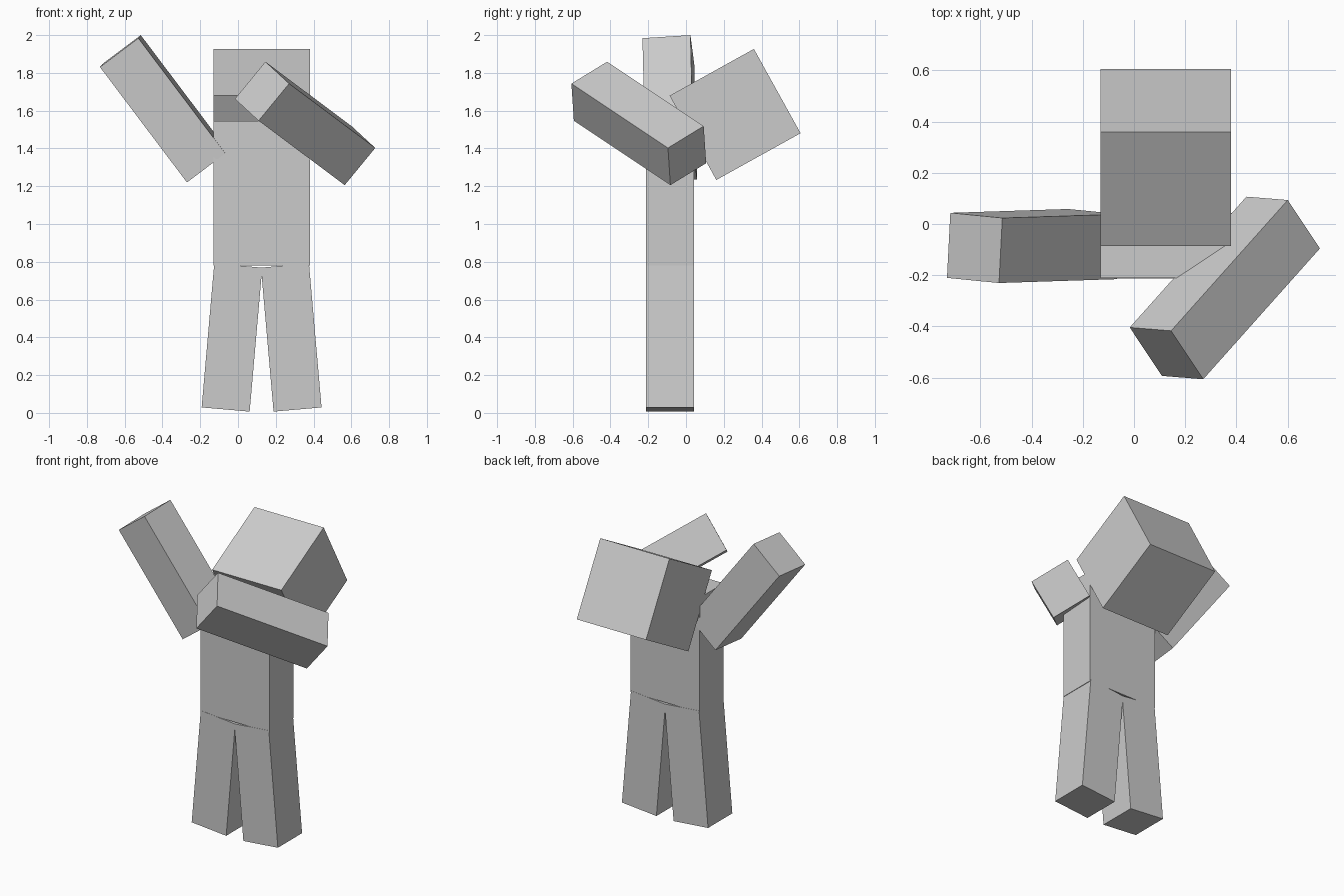
import bpy
from math import radians
from mathutils import Matrix, Vector

if "Cube" in bpy.data.objects:
    bpy.data.objects.remove(bpy.data.objects["Cube"], do_unlink=True)

UNIT = 0.255          # limb thickness; every part is a multiple of it
MID_X, MID_Y = 0.125, -0.085

grey = bpy.data.materials.new("light grey")
grey.use_nodes = True
colour = (0.6, 0.6, 0.6, 1)
grey.diffuse_color = colour
grey.node_tree.nodes["Principled BSDF"].inputs["Base Color"].default_value = colour


def block(name, centre, size, turn=Matrix.Identity(3)):
    """A flat-sided box, sized in units, placed and turned."""
    bpy.ops.mesh.primitive_cube_add(size=1)
    ob = bpy.context.object
    ob.name = name
    ob.data.materials.append(grey)
    scale = Matrix.Diagonal((*(s * UNIT for s in size), 1))
    ob.matrix_world = Matrix.Translation(centre) @ turn.to_4x4() @ scale
    return ob


def aim(across, along):
    """Rotation whose z runs along the limb and x roughly across it."""
    z = Vector(along).normalized()
    y = z.cross(Vector(across)).normalized()
    return Matrix((y.cross(z), y, z)).transposed()


LIMB = (1, 1, 3)

# Torso and tilted-back head
block("torso", (MID_X, MID_Y, 1.1625), (2, 0.99, 3))
block("head", (MID_X, 0.26, 1.58), (2, 2, 2), Matrix.Rotation(radians(29), 3, "X"))

# Legs, splayed outwards
for name, side in (("right_leg", -1), ("left_leg", 1)):
    block(name, (MID_X + side * 0.157, MID_Y, 0.399), LIMB,
          Matrix.Rotation(radians(-5 * side), 3, "Y"))

# Right arm raised outwards, left arm folded across the face
block("right_arm", (-0.3925, -0.086, 1.61), LIMB,
      aim((0.2, -0.02, 0.155), (-0.46, -0.015, 0.61)))
block("left_arm", (0.355, -0.25, 1.5325), LIMB,
      aim((0.125, -0.185, -0.115), (-0.455, -0.51, 0.34)))
